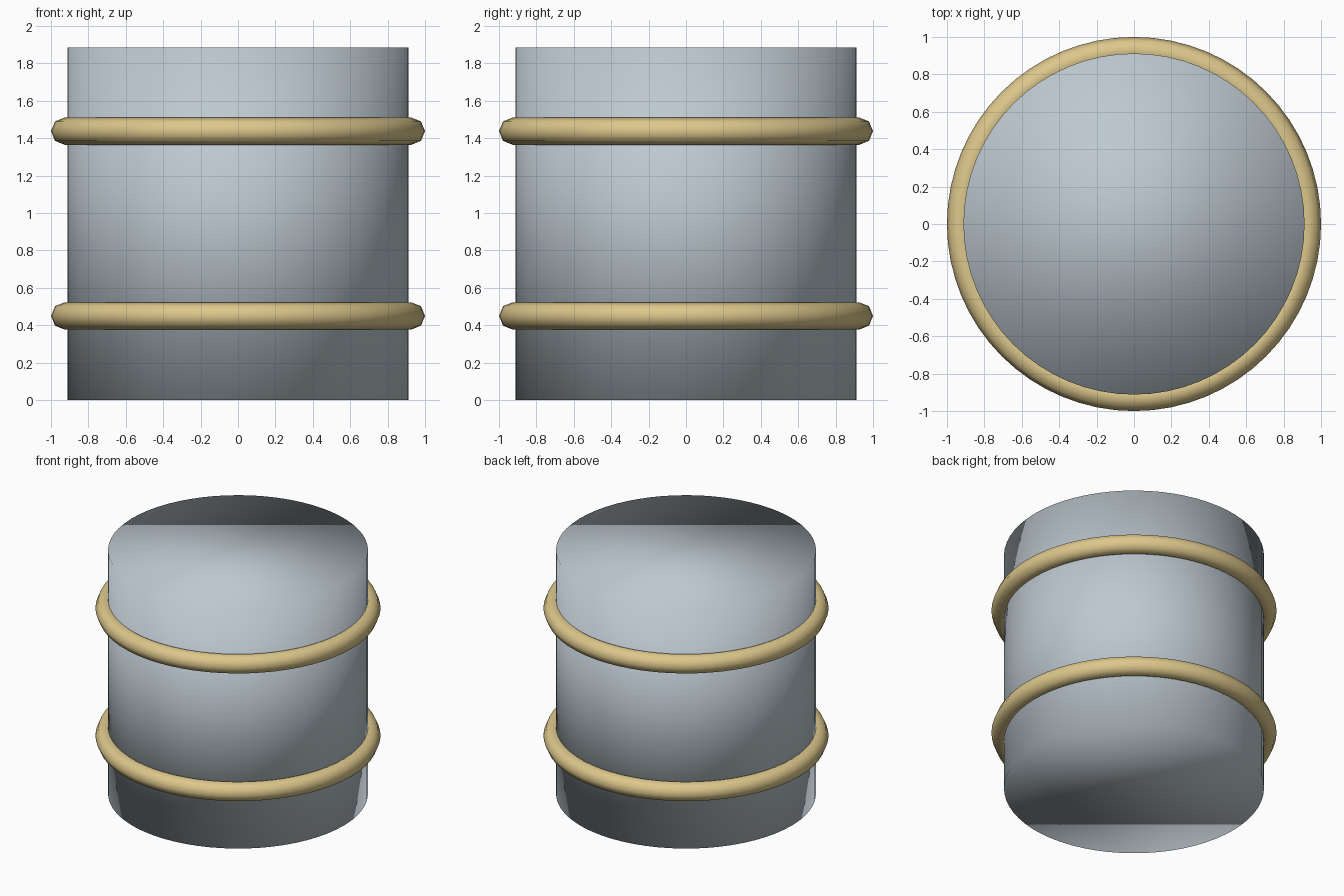
import bpy

cube = bpy.data.objects.get("Cube")
if cube:
    bpy.data.objects.remove(cube, do_unlink=True)


def make_material(name, colour):
    mat = bpy.data.materials.new(name)
    mat.use_nodes = True
    rgba = (*colour, 1.0)
    mat.diffuse_color = rgba
    mat.node_tree.nodes["Principled BSDF"].inputs["Base Color"].default_value = rgba
    return mat


def finish(name, mat):
    obj = bpy.context.object
    obj.name = name
    obj.data.materials.append(mat)
    bpy.ops.object.shade_smooth()
    return obj


steel = make_material("blue_grey_steel", (0.51, 0.58, 0.63))
brass = make_material("pale_brass", (0.72, 0.57, 0.26))

HEIGHT = 1.885
SIDES = 64

# Drum body: solid capped cylinder, softly shaded across its rims
bpy.ops.mesh.primitive_cylinder_add(
    vertices=SIDES, radius=0.912, depth=HEIGHT, location=(0, 0, HEIGHT / 2))
finish("drum_body", steel)

# Two eight-sided hoops around the drum
for name, z in (("lower_hoop", 0.45), ("upper_hoop", 1.438)):
    bpy.ops.mesh.primitive_torus_add(
        major_segments=SIDES, minor_segments=8,
        major_radius=0.927, minor_radius=0.073, location=(0, 0, z))
    finish(name, brass)
